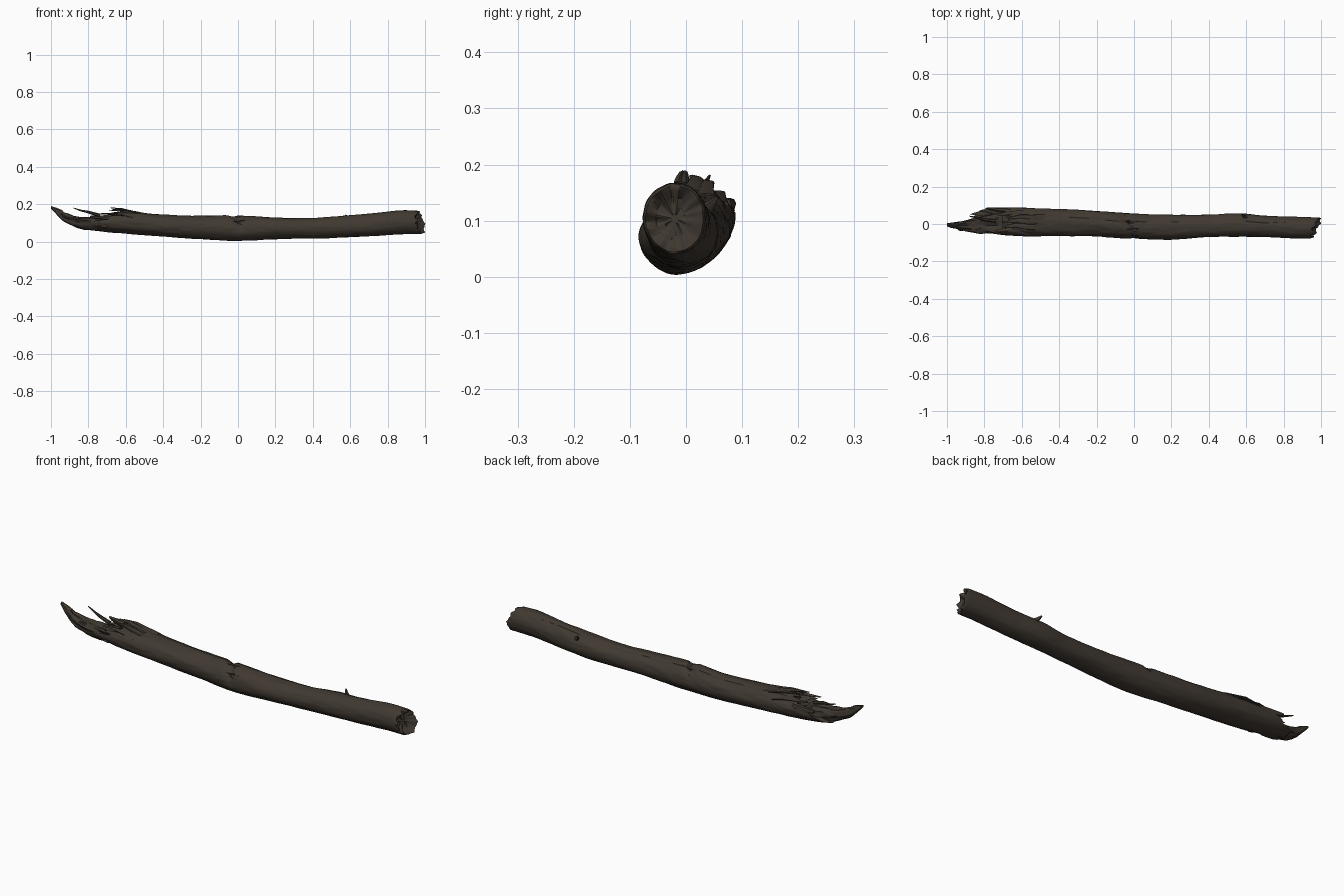
import bpy, bmesh, math, random
from mathutils import Vector, noise

if "Cube" in bpy.data.objects:
    bpy.data.objects.remove(bpy.data.objects["Cube"])

random.seed(4)
SIDES, RINGS = 72, 220


def material(name, rgb):
    m = bpy.data.materials.new(name)
    m.diffuse_color = (*rgb, 1)
    m.use_nodes = True
    m.node_tree.nodes["Principled BSDF"].inputs["Base Color"].default_value = m.diffuse_color
    return m


BARK = material("dark bark brown", (0.052, 0.041, 0.031))
WOOD = material("weathered broken wood", (0.046, 0.037, 0.028))
CRACK = material("dark crack brown", (0.022, 0.018, 0.014))

# x, y min, y max, z bottom, z top
TRUNK = [(-.95, -.035, .045, .085, .135), (-.85, -.045, .075, .072, .145),
         (-.78, -.05, .086, .06, .155), (-.6, -.065, .088, .042, .16),
         (-.4, -.066, .08, .027, .145), (-.2, -.066, .07, .013, .138),
         (0, -.08, .055, .004, .14), (.2, -.083, .05, .013, .128),
         (.4, -.07, .05, .017, .127), (.55, -.068, .058, .022, .138),
         (.7, -.07, .045, .028, .148), (.88, -.077, .038, .04, .167),
         (1.02, -.073, .034, .04, .163)]
SPLINTER = [(-1, -.012, .004, .176, .19), (-.97, -.022, .008, .143, .18),
            (-.93, -.03, .012, .105, .163), (-.88, -.038, .025, .083, .146),
            (-.82, -.046, .04, .068, .142), (-.7, -.05, .06, .058, .13)]


def section(table, x):
    """Smoothly interpolated outline at x: centre y, centre z, half width, half height."""
    x = min(max(x, table[0][0]), table[-1][0])
    i = max(j for j in range(len(table) - 1) if table[j][0] <= x)
    a, b = table[i], table[i + 1]
    p, q = table[max(i - 1, 0)], table[min(i + 2, len(table) - 1)]
    h = b[0] - a[0]
    t = (x - a[0]) / h
    v = []
    for k in range(1, 5):
        m0 = (b[k] - p[k]) / (b[0] - p[0]) * h
        m1 = (q[k] - a[k]) / (q[0] - a[0]) * h
        v.append((2*t**3 - 3*t*t + 1) * a[k] + (t**3 - 2*t*t + t) * m0
                 + (3*t*t - 2*t**3) * b[k] + (t**3 - t*t) * m1)
    return (v[0] + v[1]) / 2, (v[2] + v[3]) / 2, (v[1] - v[0]) / 2, (v[3] - v[2]) / 2


def n3(x, y, z):
    return noise.noise(Vector((x, y, z)))


def skin(name, rings, mats, rule=None, angle=40):
    """Closed tube through a list of equal rings."""
    bm = bmesh.new()
    vs = [[bm.verts.new(p) for p in r] for r in rings]
    n = len(rings[0])
    for a, b in zip(vs, vs[1:]):
        for k in range(n):
            bm.faces.new((a[k], a[(k + 1) % n], b[(k + 1) % n], b[k]))
    bm.faces.new(vs[0])
    bm.faces.new(vs[-1])
    bmesh.ops.recalc_face_normals(bm, faces=bm.faces)
    if rule:
        for f in bm.faces:
            f.material_index = rule(f.calc_center_median(), f)
    me = bpy.data.meshes.new(name)
    bm.to_mesh(me)
    bm.free()
    for m in mats:
        me.materials.append(m)
    ob = bpy.data.objects.new(name, me)
    bpy.context.collection.objects.link(ob)
    bpy.ops.object.select_all(action='DESELECT')
    ob.select_set(True)
    bpy.context.view_layer.objects.active = ob
    bpy.ops.object.shade_smooth_by_angle(angle=math.radians(angle))
    return ob


def crack_depth(x, c, s):
    """Deep break across the top near the middle, wandering with the angle."""
    line = -.02 - .03 * c + .01 * n3(c * 5, s * 5, 7)
    w = max(0, 1 - abs(x - line) / (.045 if x < line else .022))
    return w * (.2 + .0 * c) * min(1, max(0, s * 1.1 + .25 - .25 * c))


def trunk_point(x, a, scale=1):
    c, s = math.cos(a), math.sin(a)
    cy, cz, w, h = section(TRUNK, x)
    top = max(0, s + .35)
    rough = .035 + .05 * max(0, -x) * top
    r = 1 + rough * n3(x * 5, c * 1.8, s * 1.8) + rough * .7 * n3(x * 14, c * 4, s * 4)
    r += .09 * max(0, n3(x * 9, c * 7, s * 7 + 3) - .1) * top * max(0, -x - .2)
    # Long lengthwise furrow along the upper back
    r -= .07 * max(0, 1 - abs(a - 1.15 - .25 * n3(x * 4, 1, 2)) / .12) * (.0 if abs(x) > .85 else 1)
    r -= crack_depth(x, c, s)
    r *= scale
    return x, cy + w * c * r, max(0, cz + h * s * r)


def left_end(a):
    c, s = math.cos(a), math.sin(a)
    jag = .055 * n3(c * 5, s * 5, 1) + .03 * n3(c * 14, s * 14, 5)
    return -.755 + .10 * s - .02 * c + jag


def right_end(a):
    c, s = math.cos(a), math.sin(a)
    return .965 + .022 * c - .012 * s + .014 * n3(c * 3, s * 3, 9)


# Trunk with a hollowed, ragged left end and a dished right end
angles = [2 * math.pi * k / SIDES for k in range(SIDES)]
rings = []
for sc, dx in ((.15, .07), (.5, .06), (.8, .045), (.92, .02)):
    rings.append([(left_end(a) * sc - .74 * (1 - sc) + dx, *trunk_point(left_end(a), a, sc)[1:]) for a in angles])
for i in range(RINGS + 1):
    t = i / RINGS
    rings.append([trunk_point(left_end(a) * (1 - t) + right_end(a) * t, a) for a in angles])
for sc, dx in ((.93, .008), (.82, .004), (.6, -.012), (.35, -.016), (.12, -.012)):
    rings.append([(right_end(a) * sc + .965 * (1 - sc) + dx + .006 * n3(sc * 6, 4 * math.cos(a), 4 * math.sin(a)),
                   *trunk_point(right_end(a), a, sc)[1:]) for a in angles])


def trunk_rule(p, f):
    if abs(f.normal.x) > .75 and p.x > .9:
        return 1
    cy, cz, w, h = section(TRUNK, p.x)
    c, s = (p.y - cy) / w, (p.z - cz) / h
    r = math.hypot(c, s)
    if p.x < -.6 and r < .8:
        return 1
    return 2 if -.1 < p.x < .05 and r < .83 and s > 0 else 0


skin("trunk", rings, [BARK, WOOD, CRACK], trunk_rule)

# Long splinter that curves up from the broken end
rings = []
for i in range(41):
    x = -1 + .3 * i / 40
    cy, cz, w, h = section(SPLINTER, x)
    ring = []
    for k in range(28):
        a = 2 * math.pi * k / 28
        c, s = math.cos(a), math.sin(a)
        r = 1 + .25 * n3(x * 8, c * 2.5, s * 2.5) + .15 * n3(x * 25, c * 5, s * 5)
        dip = .45 if s > 0 and x > -.94 else 0   # hollowed upper side
        ring.append((x, cy + w * c * r, cz + h * s * (r - dip * (1 - abs(c)))))
    rings.append(ring)
skin("end_splinter", rings, [WOOD])


def sliver(name, path, width, thick, mat, sides=7):
    """Tapered shard along a path of points."""
    pts = [Vector(p) for p in path]
    rs = []
    for i, p in enumerate(pts):
        d = (pts[min(i + 1, len(pts) - 1)] - pts[max(i - 1, 0)]).normalized()
        u = d.cross(Vector((0, 0, 1))).normalized()
        v = d.cross(u)
        f = 1 - .8 * i / (len(pts) - 1)
        rs.append([p + u * math.cos(2 * math.pi * k / sides) * width * f * random.uniform(.75, 1.2)
                   + v * math.sin(2 * math.pi * k / sides) * thick * f for k in range(sides)])
    skin(name, rs, [mat])


# Thin twig, back corner shard and knot stub
sliver("thin_twig", [(-.74, .015, .14), (-.8, .022, .158), (-.84, .034, .166), (-.88, .042, .18)], .012, .01, WOOD)
sliver("back_shard", [(-.66, .068, .12), (-.73, .077, .125), (-.775, .082, .13), (-.79, .084, .135)], .016, .022, BARK)
sliver("second_splinter", [(-.8, -.02, .1), (-.88, -.025, .115), (-.93, -.03, .135), (-.96, -.014, .165)], .018, .012, WOOD)
sliver("knot_stub", [(.6, .03, .115), (.585, .046, .13), (.575, .055, .142)], .014, .014, BARK)

# Raised bark plates lifting off the top near the broken end
for i, (x, y, z, l) in enumerate([(-.57, .015, .158, .11), (-.54, .035, .152, .13), (-.59, -.012, .156, .1),
                                  (-.6, .055, .14, .13), (-.62, -.035, .14, .12)]):
    rise = (.022, .02, .012, .012, .008)[i]
    sliver(f"bark_flake_{i + 1}", [(x + .06, y, z - .012), (x, y, z + .002), (x - l * .5, y + .004, z + rise * .8),
                                   (x - l, y - .004, z + rise)], .024, .009, BARK, 8)
